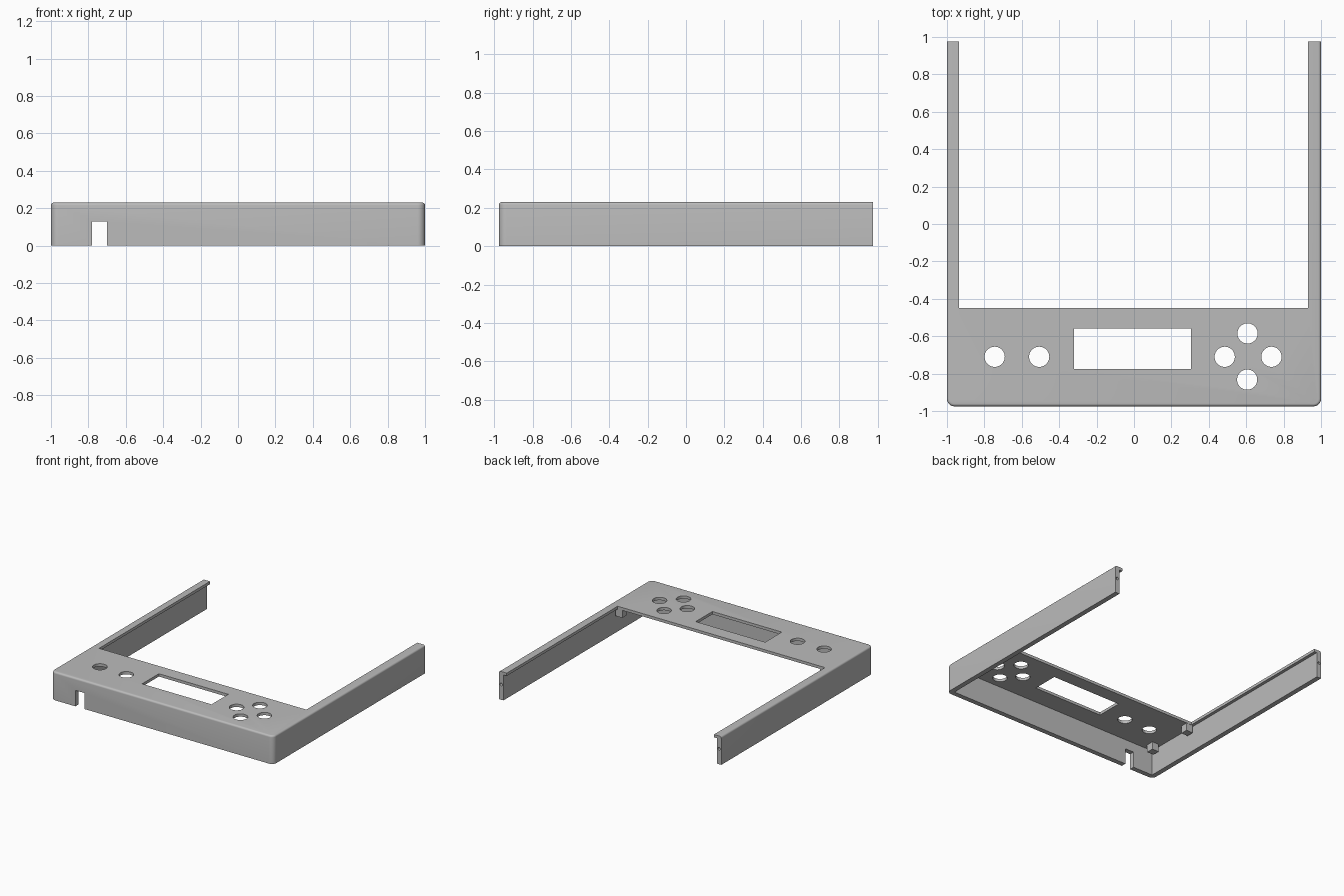
import bpy, bmesh, math

if "Cube" in bpy.data.objects:
    bpy.data.objects.remove(bpy.data.objects["Cube"])

grey = bpy.data.materials.new("light_grey")
grey.diffuse_color = (0.5, 0.5, 0.5, 1)
grey.use_nodes = True
grey.node_tree.nodes["Principled BSDF"].inputs["Base Color"].default_value = grey.diffuse_color


def link(name, bm):
    bmesh.ops.recalc_face_normals(bm, faces=bm.faces)
    me = bpy.data.meshes.new(name)
    bm.to_mesh(me)
    bm.free()
    me.materials.append(grey)
    ob = bpy.data.objects.new(name, me)
    bpy.context.collection.objects.link(ob)
    return ob


def box_bm(x0, x1, y0, y1, z0, z1):
    bm = bmesh.new()
    bmesh.ops.create_cube(bm, size=1)
    for v in bm.verts:
        v.co = ((x0 + x1) / 2 + v.co.x * (x1 - x0),
                (y0 + y1) / 2 + v.co.y * (y1 - y0),
                (z0 + z1) / 2 + v.co.z * (z1 - z0))
    return bm


def box(name, *dims):
    return link(name, box_bm(*dims))


def cylinder(name, x, y, z, r, depth, along_y=False):
    bm = bmesh.new()
    bmesh.ops.create_cone(bm, cap_ends=True, segments=48, radius1=r, radius2=r, depth=depth)
    ob = link(name, bm)
    ob.location = (x, y, z)
    if along_y:
        ob.rotation_euler.x = math.pi / 2
    return ob


# Outer body: rounded front corners, then a soft top rim on front and sides
BACK, FRONT, TOP = 0.975, -0.975, 0.23
bm = box_bm(-1, 1, FRONT, BACK, 0, TOP)
corners = [e for e in bm.edges if all(v.co.y < 0 for v in e.verts)
           and abs(e.verts[0].co.z - e.verts[1].co.z) > 0.1]
bmesh.ops.bevel(bm, geom=corners, offset=0.04, segments=8, profile=0.5, affect='EDGES')
rim = [e for e in bm.edges if all(v.co.z > TOP - 1e-4 for v in e.verts)
       and not all(v.co.y > BACK - 1e-4 for v in e.verts)]
bmesh.ops.bevel(bm, geom=rim, offset=0.015, segments=5, profile=0.5, affect='EDGES')
body = link("front_cover", bm)

# Cut-outs: hollow underside, open back bay, display window, cable notch
cutters = [
    box("cut_hollow", -0.96, 0.96, -0.935, 1.2, -0.1, 0.207),
    box("cut_bay", -0.935, 0.93, -0.45, 1.3, 0.1, 0.4),
    box("cut_window", -0.32, 0.305, -0.775, -0.56, 0.15, 0.4),
    box("cut_notch", -0.78, -0.70, -1.1, -0.85, -0.2, 0.13),
]
# Button holes
for x, y in [(-0.745, -0.71), (-0.507, -0.71), (0.485, -0.71),
             (0.735, -0.71), (0.607, -0.585), (0.605, -0.832)]:
    cutters.append(cylinder("cut_button", x, y, 0.25, 0.054, 0.2))
# Pin holes in the arm ends
for s in (-1, 1):
    cutters.append(cylinder("cut_pin", s * 0.98, BACK, 0.125, 0.011, 0.08, True))

bpy.context.view_layer.objects.active = body
for c in cutters:
    m = body.modifiers.new(c.name, 'BOOLEAN')
    m.operation, m.solver, m.object = 'DIFFERENCE', 'EXACT', c
    bpy.ops.object.modifier_apply(modifier=m.name)
for c in cutters:
    bpy.data.objects.remove(c)

bpy.ops.object.select_all(action='DESELECT')
body.select_set(True)
bpy.ops.object.shade_smooth_by_angle(angle=math.radians(30))

# Mounting pegs under the panel
for s in (-1, 1):
    for x, y in [(0.905, -0.86), (0.92, -0.482)]:
        box("mounting_peg", s * x - 0.03, s * x + 0.03, y - 0.03, y + 0.03, 0.145, 0.21)
